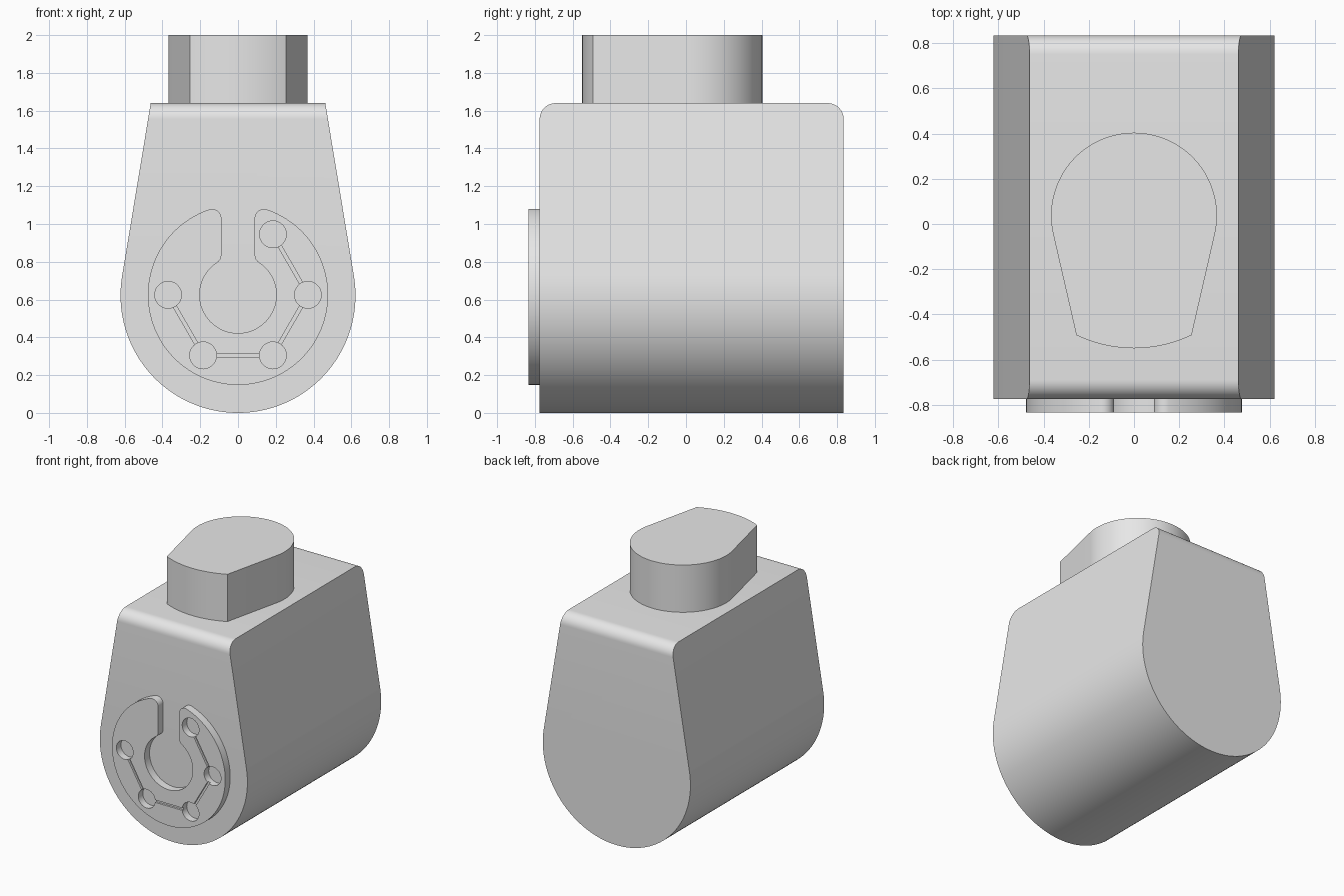
import bpy, bmesh, math
from math import sin, cos, pi, atan2, acos, hypot, sqrt

cube = bpy.data.objects.get("Cube")
if cube:
    bpy.data.objects.remove(cube, do_unlink=True)

grey = bpy.data.materials.new("light grey")
grey.use_nodes = True
grey.diffuse_color = (0.8, 0.8, 0.8, 1)
grey.node_tree.nodes["Principled BSDF"].inputs["Base Color"].default_value = (0.8, 0.8, 0.8, 1)


def arc(cx, cy, r, a0, a1, n):
    """Points along a circular arc, both ends included."""
    return [(cx + r * cos(a0 + (a1 - a0) * i / n), cy + r * sin(a0 + (a1 - a0) * i / n))
            for i in range(n + 1)]


def mirrored(half):
    """Close a half outline by mirroring it across x = 0."""
    return half + [(-x, y) for x, y in reversed(half) if abs(x) > 1e-6]


def add_prism(bm, pts, a, b, upright=False):
    """Extrude an outline from a to b, along z if upright, else along y."""
    def place(p, t):
        return (p[0], p[1], t) if upright else (p[0], t, p[1])
    lower = [bm.verts.new(place(p, a)) for p in pts]
    upper = [bm.verts.new(place(p, b)) for p in pts]
    bm.faces.new(lower)
    bm.faces.new(upper)
    for i in range(len(pts)):
        j = (i + 1) % len(pts)
        bm.faces.new((lower[i], lower[j], upper[j], upper[i]))


def make_object(name, bm):
    bmesh.ops.recalc_face_normals(bm, faces=bm.faces)
    mesh = bpy.data.meshes.new(name)
    bm.to_mesh(mesh)
    bm.free()
    mesh.materials.append(grey)
    obj = bpy.data.objects.new(name, mesh)
    bpy.context.collection.objects.link(obj)
    return obj


def activate(obj):
    bpy.ops.object.select_all(action='DESELECT')
    obj.select_set(True)
    bpy.context.view_layer.objects.active = obj


def smooth(obj):
    activate(obj)
    bpy.ops.object.shade_smooth_by_angle(angle=math.radians(25))


# Body: round bottom, straight sides tangent to it, narrower flat top
R, TOP, HALF_TOP, FRONT, BACK = 0.622, 1.64, 0.462, -0.775, 0.835
rise = TOP - R
tangent = atan2(rise, HALF_TOP) - acos(R / hypot(rise, HALF_TOP))
bm = bmesh.new()
add_prism(bm, mirrored(arc(0, R, R, -pi / 2, tangent, 48) + [(HALF_TOP, TOP)]), FRONT, BACK)
# Rounded front and back edges of the top
edges = [e for e in bm.edges
         if all(v.co.z > TOP - 0.01 for v in e.verts)
         and abs(e.verts[0].co.y - e.verts[1].co.y) < 0.01]
bmesh.ops.bevel(bm, geom=edges, offset=0.085, segments=10, profile=0.5, affect='EDGES')
smooth(make_object("body", bm))

# Neck: round back, tapered sides, shallow curved front
CY, NECK_R, FRONT_R = 0.037, 0.367, 0.587
front_half = math.asin(0.255 / FRONT_R)
outline = (arc(0, CY, FRONT_R, -pi / 2, -pi / 2 + front_half, 10)
           + arc(0, CY, NECK_R, -0.22, pi / 2, 40))
bm = bmesh.new()
add_prism(bm, mirrored(outline), TOP - 0.02, 2.0, upright=True)
smooth(make_object("neck", bm))

# Slotted ring on the front, with rounded slot corners
CZ, OUTER, INNER, SLOT, FILLET = 0.625, 0.477, 0.203, 0.088, 0.05
FACE = -0.835
fx = SLOT + FILLET
hi = sqrt((OUTER - FILLET) ** 2 - fx ** 2)
lo = sqrt((INNER + FILLET) ** 2 - fx ** 2)
a_hi, a_lo = atan2(hi, fx), atan2(lo, fx)
right_tip = (arc(fx, CZ + hi, FILLET, a_hi, pi, 12)
             + arc(fx, CZ + lo, FILLET, pi, pi + a_lo, 8))
left_tip = [(-x, z) for x, z in reversed(right_tip)]
outer_arc = arc(0, CZ, OUTER, -pi - a_hi, a_hi, 96)[1:-1]
inner_arc = arc(0, CZ, INNER, a_lo, -pi - a_lo, 64)[1:-1]
bm = bmesh.new()
add_prism(bm, outer_arc + right_tip + inner_arc + left_tip, FACE, FRONT + 0.01)
rim = [e for e in bm.edges if all(v.co.y < FACE + 0.001 for v in e.verts)]
bmesh.ops.bevel(bm, geom=rim, offset=0.012, segments=3, profile=0.5,
                affect='EDGES', clamp_overlap=False)
ring = make_object("slotted_ring", bm)

# Round pits joined by thin grooves, cut into the ring face
spots = [(0.37 * cos(a * pi / 3), CZ + 0.37 * sin(a * pi / 3)) for a in (1, 0, -1, -2, -3)]
pits, grooves = bmesh.new(), bmesh.new()
for x, z in spots:
    add_prism(pits, arc(x, z, 0.071, 0, 2 * pi, 32)[:-1], FACE - 0.05, FACE + 0.055)
for (x0, z0), (x1, z1) in zip(spots, spots[1:]):
    length = hypot(x1 - x0, z1 - z0)
    ux, uz = (x1 - x0) / length, (z1 - z0) / length
    ends = [(x0 + ux * 0.05, z0 + uz * 0.05), (x1 - ux * 0.05, z1 - uz * 0.05)]
    w = 0.009
    quad = [(ends[k][0] - uz * w * s, ends[k][1] + ux * w * s)
            for k, s in ((0, 1), (0, -1), (1, -1), (1, 1))]
    add_prism(grooves, quad, FACE - 0.04, FACE + 0.015)
for label, cutter_bm in (("pit_cutter", pits), ("groove_cutter", grooves)):
    cutter = make_object(label, cutter_bm)
    cutter.hide_render = True
    activate(ring)
    mod = ring.modifiers.new(label, 'BOOLEAN')
    mod.operation = 'DIFFERENCE'
    mod.solver = 'EXACT'
    mod.object = cutter
    bpy.ops.object.modifier_apply(modifier=mod.name)
    bpy.data.objects.remove(cutter, do_unlink=True)
smooth(ring)
